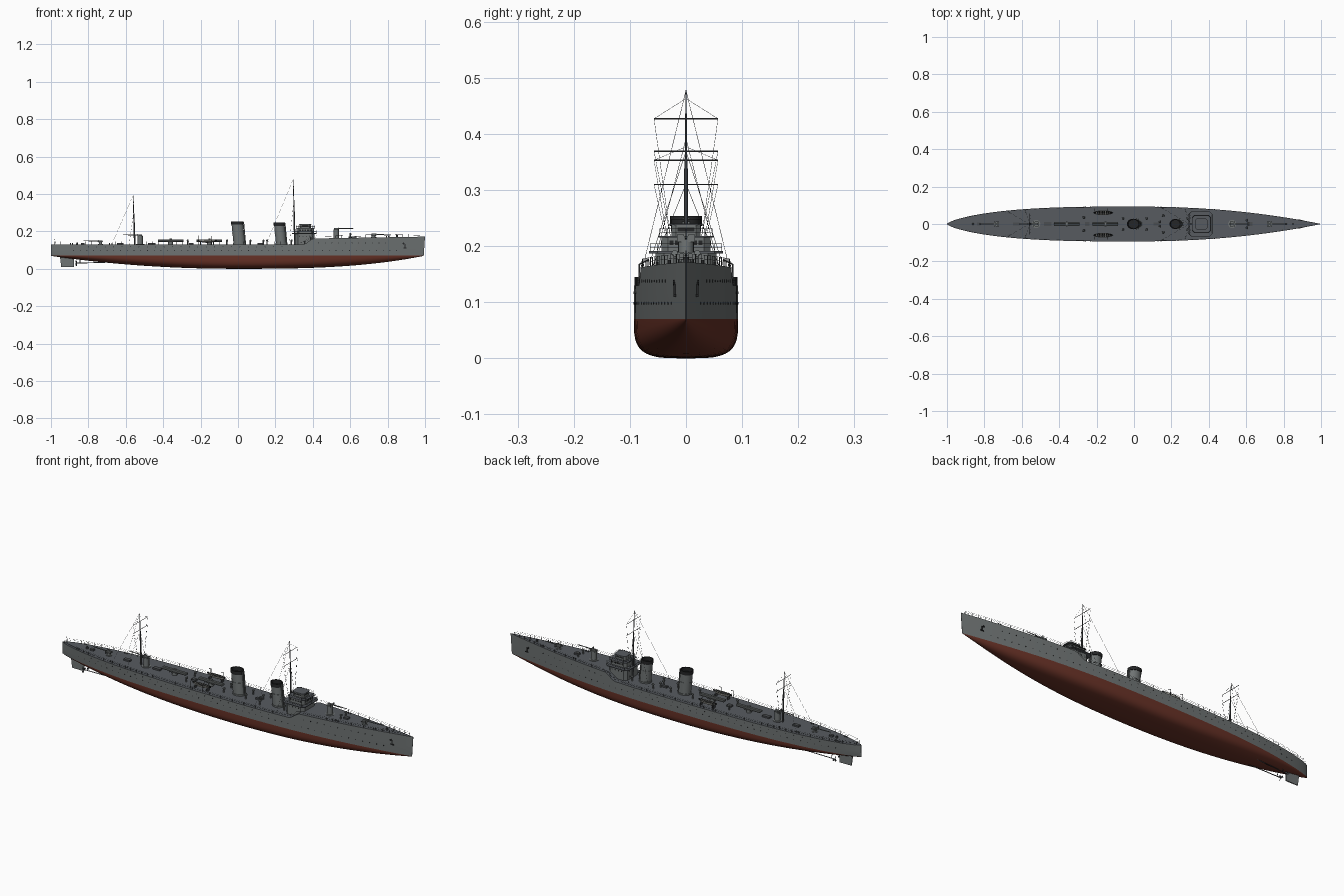
import bpy, bmesh, math
from mathutils import Vector, Matrix

if "Cube" in bpy.data.objects:
    bpy.data.objects.remove(bpy.data.objects["Cube"])


def material(name, rgb):
    m = bpy.data.materials.new(name)
    m.diffuse_color = (*rgb, 1)
    m.use_nodes = True
    m.node_tree.nodes["Principled BSDF"].inputs["Base Color"].default_value = m.diffuse_color
    return m


GREY = material("hull grey", (0.16, 0.175, 0.175))
RED = material("bottom red", (0.14, 0.032, 0.02))
DECK = material("deck grey", (0.095, 0.105, 0.118))
DARK = material("near black", (0.018, 0.019, 0.02))
LIGHT = material("pale grey", (0.36, 0.36, 0.33))
STEEL = material("dark steel", (0.07, 0.075, 0.08))
WL = 0.07  # waterline height


# ---------- helpers ----------
def finish(name, bm, mats, smooth=False):
    bmesh.ops.recalc_face_normals(bm, faces=bm.faces[:])
    me = bpy.data.meshes.new(name)
    bm.to_mesh(me)
    bm.free()
    for m in mats:
        me.materials.append(m)
    ob = bpy.data.objects.new(name, me)
    bpy.context.collection.objects.link(ob)
    if smooth:
        bpy.ops.object.select_all(action='DESELECT')
        ob.select_set(True)
        bpy.context.view_layer.objects.active = ob
        bpy.ops.object.shade_smooth_by_angle(angle=math.radians(35))
    return ob


def rod(bm, p, q, r, r2=None, n=4):
    p, q = Vector(p), Vector(q)
    d = q - p
    mat = Matrix.Translation((p + q) / 2) @ d.to_track_quat('Z', 'Y').to_matrix().to_4x4()
    bmesh.ops.create_cone(bm, cap_ends=True, segments=n, radius1=r,
                          radius2=r if r2 is None else r2, depth=d.length, matrix=mat)


def box(bm, c, s):
    bmesh.ops.create_cube(bm, size=1, matrix=Matrix.Translation(c) @ Matrix.Diagonal((*s, 1)))


def loft(bm, rings, rule=lambda i: 0, cap0=True, cap1=True):
    vs = [[bm.verts.new(p) for p in r] for r in rings]
    n = len(vs[0])
    for i in range(len(vs) - 1):
        for j in range(n):
            f = bm.faces.new((vs[i][j], vs[i][(j + 1) % n], vs[i + 1][(j + 1) % n], vs[i + 1][j]))
            f.material_index = rule(i)
    if cap0:
        bm.faces.new(vs[0])
    if cap1:
        bm.faces.new(vs[-1]).material_index = rule(len(vs) - 1)


def slab(bm, x0, x1, h, z0, z1, c):
    # block with chamfered corners
    out = [(x0 + c, -h), (x1 - c, -h), (x1, -h + c), (x1, h - c),
           (x1 - c, h), (x0 + c, h), (x0, h - c), (x0, -h + c)]
    loft(bm, [[(x, y, z) for x, y in out] for z in (z0, z1)])


# ---------- hull lines ----------
def beam(x):
    b = 1 - x ** 2.2 if x > 0 else (1 - abs(x) ** 3) ** 0.7
    return max(0.093 * b, 0.0006)


def wl_beam(x):
    return beam(x) * (1 - 0.2 * x ** 4)


def deck_z(x):
    t = min(max((x - 0.345) / 0.065, 0), 1)
    return 0.13 + 0.032 * t * t * (3 - 2 * t) + 0.01 * max((x - 0.41) / 0.59, 0)


def keel_z(x):
    return 0.069 * abs(x) ** (2.8 if x > 0 else 2.1)


def side(x, z):
    return wl_beam(x) + (beam(x) - wl_beam(x)) * (z - WL) / (deck_z(x) - WL)


def half_ring(x):
    k, n = keel_z(x), 3.6 - 1.9 * abs(x) ** 1.5
    pts = []
    for i in range(11):
        t = math.pi / 2 * (1 - i / 10)
        pts.append((wl_beam(x) * abs(math.cos(t)) ** (2 / n) if i else 0,
                    WL - (WL - k) * math.sin(t) ** (2 / n)))
    pts += [(side(x, z), z) for z in ((WL + deck_z(x)) / 2, deck_z(x))]
    rake = 0.012 * max(x, 0) ** 8
    return [(x - rake * (1 - z / deck_z(x)), y, z) for y, z in pts]


# hull shell, red below the waterline, deck on top
bm = bmesh.new()
xs = sorted({math.sin(math.pi / 2 * i / 28) for i in range(-28, 29)} | {0.345 + 0.0108 * i for i in range(7)})
rows = []
for x in xs:
    h = half_ring(x)
    full = [(a, -y, z) for a, y, z in h[::-1]] + h[1:]
    rows.append([bm.verts.new(p) for p in full])
last = len(rows[0]) - 1
for a, b in zip(rows, rows[1:]):
    for j in range(last):
        f = bm.faces.new((a[j], a[j + 1], b[j + 1], b[j]))
        f.material_index = 1 if 2 <= j < last - 2 else 0
    bm.faces.new((a[last], a[0], b[0], b[last])).material_index = 2
bm.faces.new(rows[0])
bm.faces.new(rows[-1])
finish("hull", bm, [GREY, RED, DECK], True)

# portholes and hawse pipes
bm = bmesh.new()
for s in (-1, 1):
    for x0, x1, step, z in ((-0.88, 0.9, 0.036, 0.098), (-0.8, 0.3, 0.045, 0.117), (0.43, 0.86, 0.036, 0.138)):
        for i in range(int((x1 - x0) / step)):
            x = x0 + i * step
            y = side(x, z)
            rod(bm, (x, s * (y - 0.003), z), (x, s * (y + 0.0006), z), 0.0024, n=6)
    y = side(0.885, 0.135)
    rod(bm, (0.885, s * (y - 0.004), 0.135), (0.885, s * (y + 0.002), 0.135), 0.005, n=8)
    box(bm, (0.893, s * (side(0.893, 0.12) + 0.001), 0.122), (0.005, 0.004, 0.022))
    box(bm, (0.893, s * (side(0.893, 0.112) + 0.001), 0.112), (0.018, 0.004, 0.005))
finish("portholes_and_anchors", bm, [DARK])

# rudder, shafts and propellers
bm = bmesh.new()
loft(bm, [[(x0, -0.003, z), (x1, -0.002, z), (x1, 0.002, z), (x0, 0.003, z)]
          for x0, x1, z in ((-0.877, -0.945, 0.01), (-0.877, -0.952, 0.066))])
finish("rudder", bm, [GREY])
bm = bmesh.new()
for s in (-1, 1):
    rod(bm, (-0.87, s * 0.022, 0.03), (-0.66, s * 0.03, 0.036), 0.0022, n=6)
    rod(bm, (-0.845, s * 0.022, 0.03), (-0.845, s * 0.014, 0.056), 0.0018)
    for i in range(3):
        a = i * math.tau / 3 + 0.5
        c = Matrix.Translation((-0.865, s * 0.022, 0.03)) @ Matrix.Rotation(a, 4, 'X')
        c = c @ Matrix.Translation((0, 0, 0.009)) @ Matrix.Rotation(0.6, 4, 'Z') @ Matrix.Diagonal((0.002, 0.008, 0.014, 1))
        bmesh.ops.create_cube(bm, size=1, matrix=c)
finish("propellers", bm, [STEEL])

# deck railings
bm = bmesh.new()
edge = [-0.98 + 0.0326 * i for i in range(61)]
for s in (-1, 1):
    pts = [(x, s * beam(x) * 0.98, deck_z(x)) for x in edge]
    for i, (x, y, z) in enumerate(pts):
        rod(bm, (x, y, z - 0.001), (x, y, z + 0.015), 0.0006)
        if i:
            for h in (0.008, 0.015):
                a = pts[i - 1]
                rod(bm, (a[0], a[1], a[2] + h), (x, y, z + h), 0.0004, n=3)
finish("railings", bm, [STEEL])

# funnels: oval, raked, black cap with hollow top
for name, x, top, rx, ry in (("aft_funnel", 0.008, 0.254, 0.031, 0.026), ("fore_funnel", 0.232, 0.248, 0.028, 0.025)):
    bm = bmesh.new()
    secs = [(0.125, 1.1), (0.137, 1.1), (0.137, 1), (0.19, 1), (0.19, 1.05), (0.195, 1.05), (0.195, 1),
            (top - 0.018, 1), (top - 0.018, 1.08), (top, 1.08), (top, 0.9), (top - 0.02, 0.9)]
    loft(bm, [[(x - 0.1 * (z - 0.125) + k * rx * math.cos(a), k * ry * math.sin(a), z)
               for a in (math.tau * j / 24 for j in range(24))] for z, k in secs],
         lambda i: 1 if i >= 7 else 0)
    for s in (-1, 1):  # steam pipes
        rod(bm, (x + rx + 0.002, s * 0.006, 0.128), (x + rx - 0.009, s * 0.006, top - 0.004), 0.0025, n=6)
    finish(name, bm, [GREY, DARK], True)

# bridge: house, platform, wheelhouse, upper house
bm = bmesh.new()
slab(bm, 0.305, 0.41, 0.054, 0.125, 0.187, 0.015)
slab(bm, 0.314, 0.406, 0.044, 0.19, 0.215, 0.012)
slab(bm, 0.33, 0.39, 0.026, 0.217, 0.238, 0.008)
finish("bridge_houses", bm, [GREY])
bm = bmesh.new()
slab(bm, 0.29, 0.42, 0.066, 0.187, 0.191, 0.015)
slab(bm, 0.31, 0.412, 0.049, 0.215, 0.218, 0.012)
slab(bm, 0.327, 0.393, 0.029, 0.238, 0.24, 0.008)
finish("bridge_platforms", bm, [DECK])
bm = bmesh.new()
for s in (-1, 1):
    for i in range(5):
        box(bm, (0.332 + 0.014 * i, s * 0.044, 0.206), (0.009, 0.0014, 0.008))
    for i in range(3):
        box(bm, (0.406, s * (0.006 + 0.01 * i), 0.206), (0.0014, 0.007, 0.008))
    box(bm, (0.36, s * 0.026, 0.23), (0.036, 0.0014, 0.007))
    for i in range(4):
        rod(bm, (0.33 + 0.018 * i, s * 0.053, 0.174), (0.33 + 0.018 * i, s * 0.0548, 0.174), 0.003, n=6)
box(bm, (0.39, 0, 0.23), (0.0014, 0.03, 0.007))
finish("bridge_windows", bm, [DARK])
bm = bmesh.new()
for x0, x1, h, z in ((0.292, 0.418, 0.064, 0.191), (0.312, 0.41, 0.047, 0.218)):
    loop = [(x0, -h + 0.013), (x0 + 0.013, -h), ((x0 + x1) / 2, -h), (x1 - 0.013, -h), (x1, -h + 0.013), (x1, 0)]
    loop += [(x, -y) for x, y in loop[-2::-1]] + [(x0, 0)]
    for i, (x, y) in enumerate(loop):
        rod(bm, (x, y, z), (x, y, z + 0.013), 0.0006)
        for k in (0.007, 0.013):
            rod(bm, (*loop[i - 1], z + k), (x, y, z + k), 0.0005, n=3)
finish("bridge_railings", bm, [STEEL])

# masts, yards and rigging
for name, x, z0, top, yards, back, foot in (
        ("fore_mast", 0.304, 0.13, 0.478, (0.369, 0.427), 0.15, 0.218),
        ("aft_mast", -0.552, 0.13, 0.392, (0.31, 0.353), -0.675, 0.18)):
    bm = bmesh.new()
    mid, tip = (x - 0.005, 0, z0 + 0.6 * (top - z0)), (x - 0.009, 0, top)
    rod(bm, (x, 0, z0), mid, 0.0045, 0.0035, 8)
    rod(bm, mid, tip, 0.0028, 0.001, 6)
    for z in yards:
        rod(bm, (x - 0.005, -0.057, z), (x - 0.005, 0.057, z), 0.0011, n=5)
    finish(name, bm, [STEEL])
    bm = bmesh.new()
    for s in (-1, 1):
        rod(bm, tip, (back, s * beam(back) * 0.93, 0.13), 0.0005, n=3)
        rod(bm, (x - 0.005, 0, yards[0]), (x - 0.03, s * beam(x) * 0.9, 0.13), 0.0005, n=3)
        for z in yards:
            rod(bm, (x - 0.005, s * 0.057, z), (x, s * 0.028, foot), 0.0004, n=3)
        rod(bm, (x - 0.005, s * 0.057, yards[1]), (x - 0.008, 0, top - 0.015), 0.0004, n=3)
    finish(name + "_rigging", bm, [STEEL])

# guns: (x, pedestal radius, barrel height, direction)
for name, x, r, z, d in (("raised_fore_gun", 0.525, 0.014, 0.214, 1), ("raised_aft_gun", -0.523, 0.014, 0.18, -1),
                         ("bow_gun", 0.725, 0.009, 0.183, 1), ("stern_gun", -0.735, 0.009, 0.148, -1)):
    bm = bmesh.new()
    base = deck_z(x) - 0.002
    rod(bm, (x, 0, base), (x, 0, z - 0.005), r, n=16)
    rod(bm, (x, 0, base), (x, 0, base + 0.004), r * 1.6, n=16)
    box(bm, (x + d * 0.002, 0, z), (0.026, 0.009, 0.009))
    rod(bm, (x, 0, z), (x + d * 0.092, 0, z + 0.002), 0.0028, 0.0018, 8)
    for s in (-1, 1):  # gun shield and sight seats
        box(bm, (x + d * 0.012, s * 0.01, z), (0.003, 0.012, 0.013))
        box(bm, (x - d * 0.004, s * 0.011, z - 0.003), (0.018, 0.004, 0.004))
    finish(name, bm, [GREY], True)

# twin torpedo tube mounts
for name, x in (("aft_torpedo_tubes", -0.36), ("fore_torpedo_tubes", -0.153)):
    bm = bmesh.new()
    rod(bm, (x, 0, 0.128), (x, 0, 0.143), 0.013, n=16)
    box(bm, (x, 0, 0.144), (0.05, 0.024, 0.003))
    box(bm, (x, 0, 0.157), (0.012, 0.012, 0.008))
    for s in (-1, 1):
        rod(bm, (x - 0.068, s * 0.0065, 0.15), (x + 0.068, s * 0.0065, 0.15), 0.0055, n=10)
    finish(name, bm, [GREY], True)

# ship's boats with thwarts, chocks and davits
for s, word in ((-1, "starboard"), (1, "port")):
    bm = bmesh.new()
    secs = [(t / 6, max((1 - (t / 6) ** 2) ** 0.7, 0.06)) for t in range(-6, 7)]
    loft(bm, [[(-0.165 + 0.052 * t, s * 0.06 + 0.013 * w * y, 0.155 + 0.003 * t * t + 0.016 * (0.4 + 0.6 * w) * z)
               for y, z in ((-1, 0), (-0.85, -0.6), (0, -1), (0.85, -0.6), (1, 0), (0.8, 0), (0, -0.55), (-0.8, 0))]
              for t, w in secs])
    for f in bm.faces:  # inside of the boat is dark
        if min(v.co.z for v in f.verts) > 0.1445 and abs(f.calc_center_median().y - s * 0.06) < 0.006:
            f.material_index = 1
    for i in range(-3, 4):
        box(bm, (-0.165 + 0.012 * i, s * 0.06, 0.154), (0.004, 0.02, 0.0015))
    finish(word + "_boat", bm, [LIGHT, DARK])
    bm = bmesh.new()
    for x in (-0.2, -0.13):
        box(bm, (x, s * 0.06, 0.135), (0.005, 0.02, 0.014))
        y = s * 0.083
        rod(bm, (x - 0.012, y, 0.128), (x - 0.012, y, 0.168), 0.0013, n=6)
        rod(bm, (x - 0.012, y, 0.168), (x - 0.012, s * 0.066, 0.176), 0.0013, n=6)
    finish(word + "_davits", bm, [STEEL])

# cowl ventilators
bm = bmesh.new()
for x, y in ((0.065, 0.03), (0.135, 0.012), (0.155, 0.045), (-0.06, 0.03), (-0.27, 0.035), (0.285, 0.03), (0.6, 0.02)):
    z = deck_z(x)
    for s in (-1, 1):
        rod(bm, (x, s * y, z - 0.002), (x, s * y, z + 0.02), 0.0035, n=8)
        rod(bm, (x - 0.004, s * y, z + 0.02), (x + 0.006, s * y, z + 0.022), 0.004, 0.006, 8)
finish("ventilators", bm, [GREY], True)

# hatches, skylights, bollards, capstans and flagstaffs
bm = bmesh.new()
for x, lx, ly in ((0.12, 0.03, 0.014), (-0.25, 0.025, 0.02), (-0.46, 0.04, 0.02), (-0.63, 0.035, 0.018), (0.62, 0.025, 0.02), (-0.83, 0.02, 0.016)):
    box(bm, (x, 0, deck_z(x) + 0.003), (lx, ly, 0.01))
for x in (-0.89, -0.68, 0.6, 0.8):
    for s in (-1, 1):
        for e in (-0.006, 0.006):
            y, z = s * beam(x) * 0.82, deck_z(x)
            rod(bm, (x + e, y, z - 0.002), (x + e, y, z + 0.007), 0.0028, n=8)
for x in (0.85, -0.86):
    rod(bm, (x, 0, deck_z(x) - 0.002), (x, 0, deck_z(x) + 0.011), 0.006, 0.0045, 10)
rod(bm, (0.885, 0, 0.168), (0.885, 0, 0.192), 0.001)
rod(bm, (-0.975, 0, 0.128), (-0.98, 0, 0.16), 0.0008)
finish("deck_fittings", bm, [STEEL])
